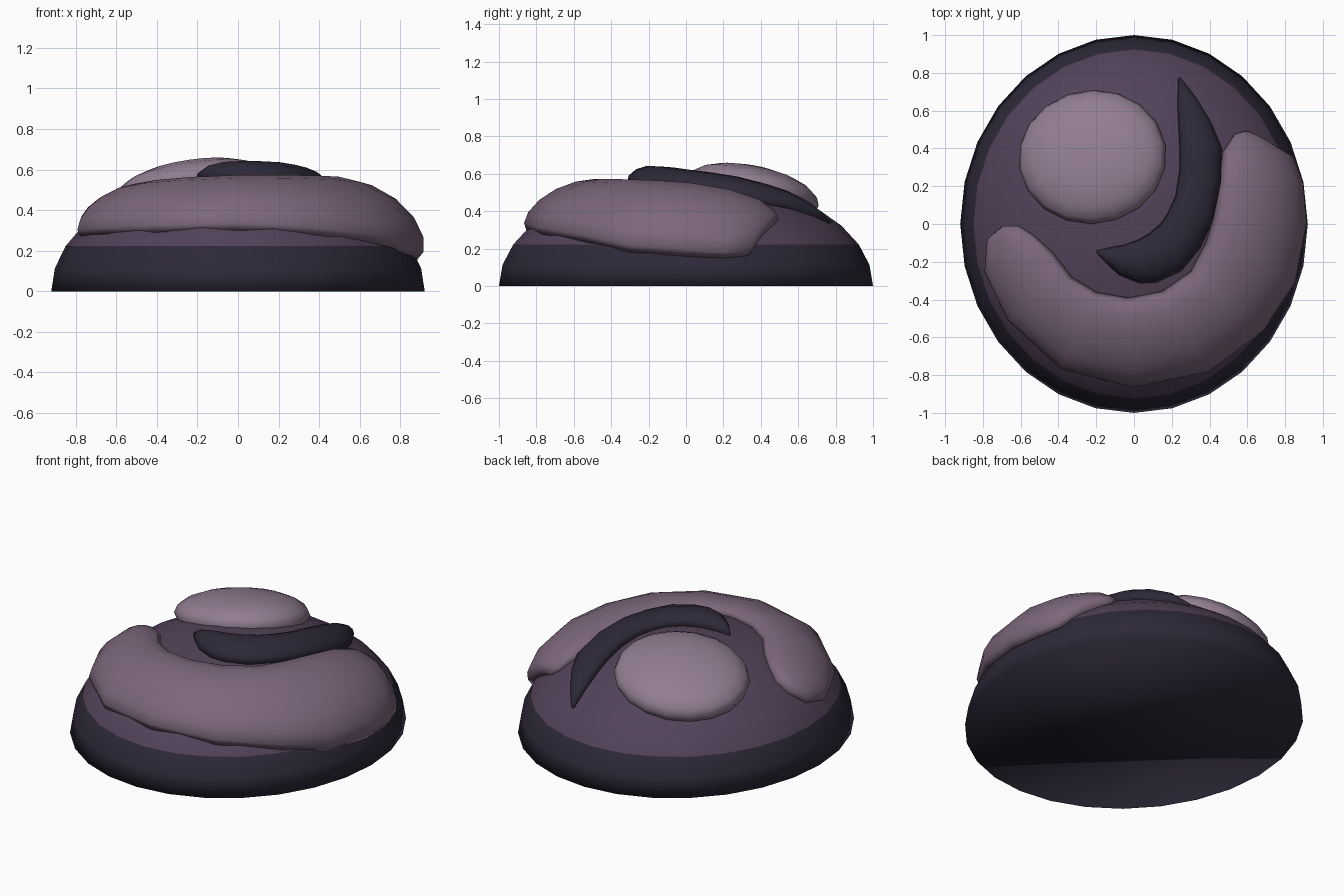
import bpy, bmesh, math
from mathutils import Vector, Matrix

if "Cube" in bpy.data.objects:
    bpy.data.objects.remove(bpy.data.objects["Cube"])

RX, RY, H = 0.92, 1.0, 0.58      # half axes of the dome


def material(name, rgb):
    m = bpy.data.materials.new(name)
    m.diffuse_color = (*rgb, 1)
    m.use_nodes = True
    m.node_tree.nodes["Principled BSDF"].inputs["Base Color"].default_value = m.diffuse_color
    return m


DARK = material("dark", (0.027, 0.021, 0.040))
PURPLE = material("purple", (0.085, 0.054, 0.100))
MAUVE = material("mauve", (0.200, 0.135, 0.200))
PALE = material("pale", (0.285, 0.205, 0.285))


def finish(name, bm, *mats):
    bmesh.ops.recalc_face_normals(bm, faces=bm.faces)
    for f in bm.faces:
        f.smooth = True
    me = bpy.data.meshes.new(name)
    bm.to_mesh(me)
    bm.free()
    for m in mats:
        me.materials.append(m)
    ob = bpy.data.objects.new(name, me)
    bpy.context.collection.objects.link(ob)
    return ob


def unroll(x, y):
    """Plan point -> flat map around the dome's pole (distance = polar angle)."""
    p = Vector((x / RX, y / RY))
    r = p.length
    return p * (math.asin(min(r, 1)) / r) if r > 1e-6 else p


def on_dome(q, offset):
    """Flat map point -> point raised off the dome along its normal."""
    t = q.length
    d = q.normalized() if t > 1e-6 else Vector((0, 0))
    s = d * math.sin(t)
    p = Vector((RX * s.x, RY * s.y, H * math.cos(t)))
    n = Vector((p.x / RX ** 2, p.y / RY ** 2, p.z / H ** 2)).normalized()
    return p + n * offset


def ridge(name, stations, mat, steps=8):
    """Rounded strip lying on the dome; station = outer x, y, inner x, y, height."""
    bm = bmesh.new()
    rings = []
    for ox, oy, ix, iy, h in stations:
        a, b = unroll(ox, oy), unroll(ix, iy)
        ring = []
        for i in range(steps + 1):
            t = math.pi * i / steps
            ring.append(on_dome(a.lerp(b, (1 - math.cos(t)) / 2), h * math.sin(t)))
        for v in (0.8, 0.5, 0.2):
            ring.append(on_dome(a.lerp(b, v), -0.03))
        rings.append([bm.verts.new(p) for p in ring])
    n = len(rings[0])
    for r0, r1 in zip(rings, rings[1:]):
        for i in range(n):
            j = (i + 1) % n
            bm.faces.new((r0[i], r0[j], r1[j], r1[i]))
    bm.faces.new(rings[0])
    bm.faces.new(rings[-1])
    return finish(name, bm, mat)


# Dome body: half ellipsoid with a dark lower band and closed bottom
bm = bmesh.new()
bmesh.ops.create_uvsphere(bm, u_segments=28, v_segments=16, radius=1)
bmesh.ops.delete(bm, geom=[v for v in bm.verts if v.co.z < -0.01], context='VERTS')
bmesh.ops.scale(bm, vec=(RX, RY, H), verts=bm.verts)
bmesh.ops.holes_fill(bm, edges=[e for e in bm.edges if e.is_boundary], sides=0)
for f in bm.faces:
    f.material_index = 0 if f.calc_center_median().z < 0.22 else 1
finish("dome_body", bm, DARK, PURPLE)

# Wide curved roll wrapping the front
ridge("front_roll", [
    (-.69, -.01, -.61, -.01, .035), (-.77, -.08, -.53, -.06, .06),
    (-.78, -.25, -.43, -.15, .075), (-.66, -.50, -.33, -.28, .085),
    (-.38, -.76, -.20, -.36, .09), (0, -.855, -.03, -.39, .09),
    (.39, -.77, .15, -.355, .095), (.67, -.55, .30, -.25, .105),
    (.83, -.30, .38, -.10, .11), (.885, 0, .42, .03, .11),
    (.87, .20, .45, .22, .10), (.83, .33, .47, .38, .08),
    (.72, .41, .53, .475, .05), (.64, .46, .58, .49, .025)], MAUVE)

# Dark crescent between the roll and the pad
ridge("dark_crescent", [
    (-.20, -.150, -.195, -.140, .02), (-.15, -.205, -.13, -.125, .055),
    (-.08, -.270, -.05, -.11, .07), (.03, -.315, .03, -.08, .075),
    (.12, -.310, .08, -.05, .075), (.25, -.25, .14, .0, .075),
    (.35, -.13, .18, .06, .07), (.42, .02, .22, .15, .07),
    (.46, .22, .24, .28, .07), (.465, .40, .24, .42, .065),
    (.41, .53, .235, .52, .06), (.33, .66, .23, .64, .045),
    (.245, .77, .235, .77, .01)], DARK, 6)

# Pale oval pad, tilted to follow the dome
tilt = Vector((-0.14, 0.20, 0.97)).to_track_quat('Z', 'Y').to_matrix().to_4x4()
spin = Vector((0, 0, 1)).rotation_difference(Vector((-0.14, 0.20, 0.97))).to_matrix().to_4x4()
bm = bmesh.new()
bmesh.ops.create_uvsphere(bm, u_segments=18, v_segments=10, radius=1)
bmesh.ops.transform(bm, verts=bm.verts,
                    matrix=Matrix.Translation((-0.22, 0.355, 0.50)) @ spin
                    @ Matrix.Diagonal((0.395, 0.362, 0.135, 1)))
finish("pale_pad", bm, PALE)
